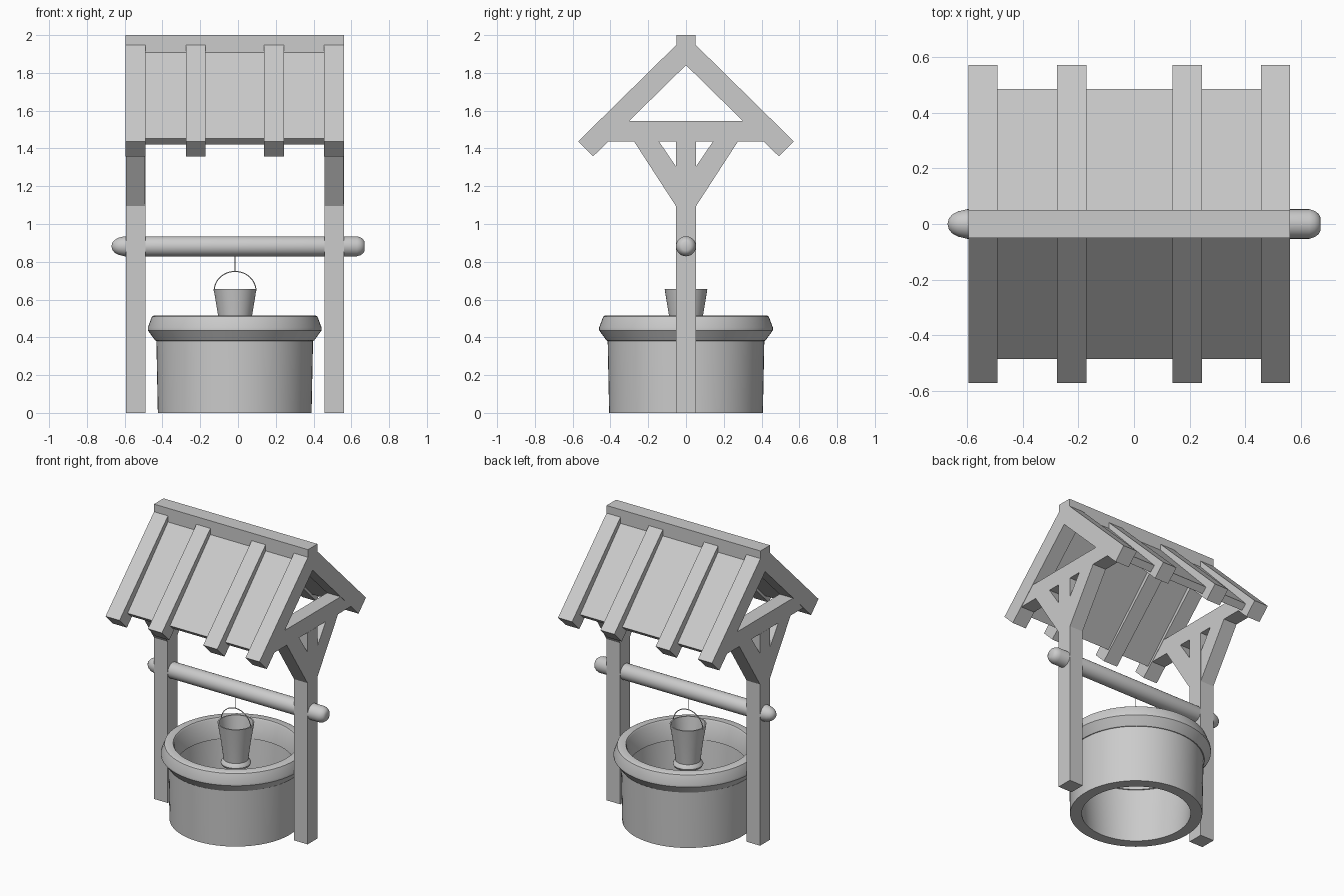
import bpy, bmesh, math
from mathutils import Matrix

if "Cube" in bpy.data.objects:
    bpy.data.objects.remove(bpy.data.objects["Cube"])

CX = -0.0175          # centre of the frame and well in x
POST_X = (-0.5425, 0.5085)
W = 0.103             # timber width


def finish(name, bm, smooth=False):
    bmesh.ops.remove_doubles(bm, verts=bm.verts, dist=1e-5)
    bmesh.ops.recalc_face_normals(bm, faces=bm.faces)
    mesh = bpy.data.meshes.new(name)
    bm.to_mesh(mesh)
    bm.free()
    ob = bpy.data.objects.new(name, mesh)
    bpy.context.collection.objects.link(ob)
    if smooth:
        bpy.ops.object.select_all(action='DESELECT')
        ob.select_set(True)
        bpy.context.view_layer.objects.active = ob
        bpy.ops.object.shade_smooth_by_angle(angle=math.radians(35))
    return ob


def prism(name, profile, x0, x1):
    """Extrude a (y, z) outline along x."""
    bm = bmesh.new()
    face = bm.faces.new([bm.verts.new((x0, y, z)) for y, z in profile])
    ext = bmesh.ops.extrude_face_region(bm, geom=[face])
    verts = [v for v in ext['geom'] if isinstance(v, bmesh.types.BMVert)]
    bmesh.ops.translate(bm, verts=verts, vec=(x1 - x0, 0, 0))
    return finish(name, bm)


def lathe(name, profile, matrix, closed=False, steps=48):
    """Revolve an (r, z) outline round z, then place it."""
    bm = bmesh.new()
    pts = profile + profile[:1] if closed else profile
    verts = [bm.verts.new((r, 0, z)) for r, z in pts]
    edges = [bm.edges.new(p) for p in zip(verts, verts[1:])]
    bmesh.ops.spin(bm, geom=verts + edges, cent=(0, 0, 0), axis=(0, 0, 1),
                   angle=2 * math.pi, steps=steps)
    bmesh.ops.remove_doubles(bm, verts=bm.verts, dist=1e-5)
    bmesh.ops.transform(bm, matrix=matrix, verts=bm.verts)
    return finish(name, bm, True)


def wire(name, points, radius):
    cu = bpy.data.curves.new(name, 'CURVE')
    cu.dimensions = '3D'
    cu.bevel_depth = radius
    cu.bevel_resolution = 1
    cu.use_fill_caps = True
    sp = cu.splines.new('POLY')
    sp.points.add(len(points) - 1)
    for p, co in zip(sp.points, points):
        p.co = (*co, 1)
    bpy.context.collection.objects.link(bpy.data.objects.new(name, cu))


def box(y, z0, z1):
    return [(-y, z0), (y, z0), (y, z1), (-y, z1)]


# Stone well wall and its flared rim
at = Matrix.Translation((CX, 0, 0))
lathe("well_wall", [(0.335, 0), (0.407, 0), (0.415, 0.40), (0.37, 0.40)], at, True, 64)
lathe("well_rim", [(0.36, 0.38), (0.42, 0.382), (0.46, 0.437), (0.46, 0.452),
                   (0.438, 0.51), (0.43, 0.515), (0.385, 0.515), (0.378, 0.505)],
      at, True, 64)

# Posts, tie beams and diagonal braces at each end
for side, x in zip(("left", "right"), POST_X):
    a, b = x - W / 2, x + W / 2
    prism(side + "_post", box(0.053, 0, 1.437), a, b)
    prism(side + "_tie_beam", [(-0.43, 1.437), (0.43, 1.437), (0.325, 1.545), (-0.325, 1.545)],
          a + 0.001, b - 0.001)
    for end, s in (("front", -1), ("back", 1)):
        prism(f"{side}_{end}_brace",
              [(s * 0.275, 1.437), (s * 0.143, 1.437), (s * 0.05, 1.30), (s * 0.05, 1.09)],
              a + 0.001, b - 0.001)

# Rafters and roof panels, mirrored front and back
for end, s in (("front", -1), ("back", 1)):
    for i, x in enumerate((POST_X[0], -0.224, 0.191, POST_X[1])):
        prism(f"{end}_rafter_{i + 1}",
              [(s * 0.571, 1.437), (s * 0.492, 1.358), (0, 1.841), (0, 1.985), (s * 0.03, 1.969)],
              x - W / 2 - 0.001, x + W / 2 + 0.001)
    prism(end + "_roof_panel",
          [(s * 0.485, 1.453), (s * 0.45, 1.42), (0, 1.885), (0, 1.96)], -0.54, 0.506)

# Ridge beam
prism("ridge_beam", box(0.051, 1.895, 2.0), -0.595, 0.561)

# Spindle: long dome on the left end, rounded edge on the right
lathe("spindle", [(0, -0.67), (0.02, -0.665), (0.034, -0.653), (0.045, -0.633),
                  (0.053, -0.60), (0.053, 0.63), (0.047, 0.649), (0.037, 0.663),
                  (0.024, 0.67), (0, 0.67)],
      Matrix.Translation((0, 0, 0.882)) @ Matrix.Rotation(math.pi / 2, 4, 'Y'), steps=32)

# Hollow bucket with a foot ring
BX = -0.0155
lathe("bucket", [(0, 0.372), (0.088, 0.372), (0.094, 0.385), (0.088, 0.398), (0.077, 0.41),
                 (0.09, 0.515), (0.113, 0.655), (0.105, 0.655), (0.07, 0.42), (0, 0.42)],
      Matrix.Translation((BX, 0, 0)))

# Bucket handle and rope
arc = [(BX + 0.111 * math.cos(t), 0, 0.645 + 0.104 * math.sin(t))
       for t in (math.pi * k / 24 for k in range(25))]
wire("bucket_handle", arc, 0.003)
wire("rope", [(BX, 0, 0.747), (BX, 0, 0.84)], 0.002)
